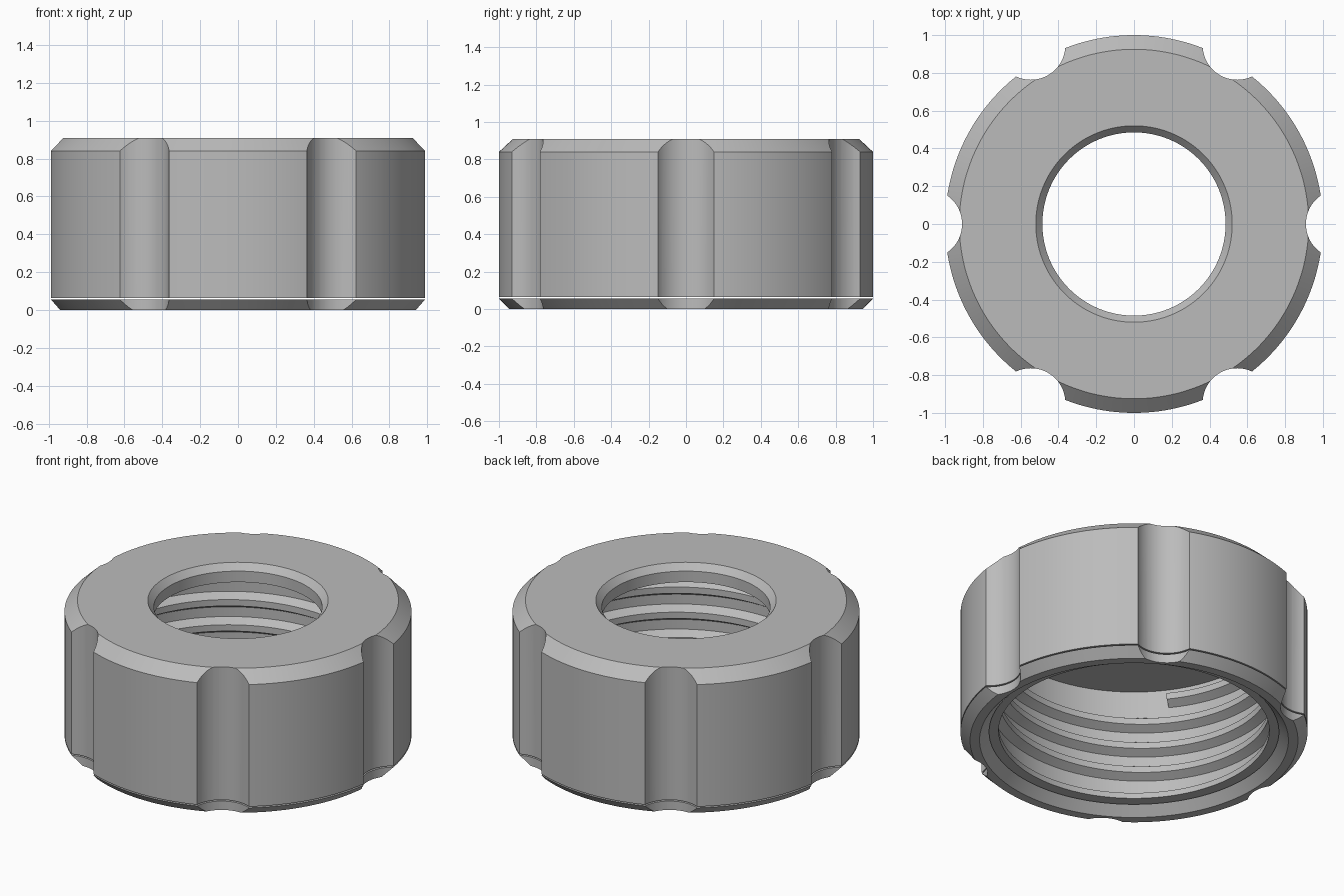
import bpy, bmesh
from math import cos, sin, pi, radians

if "Cube" in bpy.data.objects:
    bpy.data.objects.remove(bpy.data.objects["Cube"])

grey = bpy.data.materials.new("plain grey")
grey.use_nodes = True
colour = (0.5, 0.5, 0.5, 1)
grey.diffuse_color = colour
grey.node_tree.nodes["Principled BSDF"].inputs["Base Color"].default_value = colour

SEGMENTS = 192


def sweep(name, profile, turns=1.0, pitch=0.0, segments=SEGMENTS):
    """Turn a closed (radius, z) profile about z; a pitch makes a helix."""
    bm = bmesh.new()
    closed = pitch == 0
    steps = int(segments * turns)
    rings = []
    for i in range(steps if closed else steps + 1):
        a = 2 * pi * i / segments
        rise = pitch * i / segments
        rings.append([bm.verts.new((r * cos(a), r * sin(a), z + rise)) for r, z in profile])
    n = len(profile)
    pairs = list(zip(rings, rings[1:])) + ([(rings[-1], rings[0])] if closed else [])
    for one, two in pairs:
        for j in range(n):
            k = (j + 1) % n
            bm.faces.new((one[j], two[j], two[k], one[k]))
    if not closed:
        bm.faces.new(rings[0])
        bm.faces.new(rings[-1])
    bmesh.ops.recalc_face_normals(bm, faces=bm.faces)
    mesh = bpy.data.meshes.new(name)
    bm.to_mesh(mesh)
    bm.free()
    obj = bpy.data.objects.new(name, mesh)
    bpy.context.collection.objects.link(obj)
    mesh.materials.append(grey)
    return obj


def select(obj):
    bpy.ops.object.select_all(action="DESELECT")
    obj.select_set(True)
    bpy.context.view_layer.objects.active = obj


# Nut body: chamfered cap, central hole with a bevel, wide bore below
body = sweep("nut_body", [
    (0.78, 0.064), (1.0, 0.064), (1.0, 0.84), (0.925, 0.91), (0.52, 0.91),
    (0.485, 0.87), (0.485, 0.80), (0.83, 0.80), (0.83, 0.10), (0.78, 0.10)])

# Bottom ring, set off from the body by a hairline gap
ring = sweep("bottom_ring", [
    (0.89, 0.0), (0.945, 0.0), (1.0, 0.056), (0.835, 0.056)])

# Internal screw thread
thread = sweep("inner_thread", [
    (0.84, 0.10), (0.78, 0.135), (0.78, 0.175), (0.84, 0.21)],
    turns=3.6, pitch=0.16, segments=120)

# Six grip flutes cut down the outside
bm = bmesh.new()
for i in range(6):
    a = i * pi / 3
    made = bmesh.ops.create_cone(bm, cap_ends=True, segments=64,
                                 radius1=0.183, radius2=0.183, depth=2)
    bmesh.ops.translate(bm, verts=made["verts"], vec=(1.093 * cos(a), 1.093 * sin(a), 0.45))
mesh = bpy.data.meshes.new("flute_cutters")
bm.to_mesh(mesh)
bm.free()
mesh.materials.append(grey)
cutters = bpy.data.objects.new("flute_cutters", mesh)
bpy.context.collection.objects.link(cutters)
cutters.hide_render = True

for part in (body, ring):
    cut = part.modifiers.new("flutes", "BOOLEAN")
    cut.operation = "DIFFERENCE"
    cut.solver = "EXACT"
    cut.object = cutters
    select(part)
    bpy.ops.object.modifier_apply(modifier=cut.name)
bpy.data.objects.remove(cutters)

# Smooth walls with crisp edges
for part in (body, ring, thread):
    select(part)
    bpy.ops.object.shade_smooth_by_angle(angle=radians(25))
